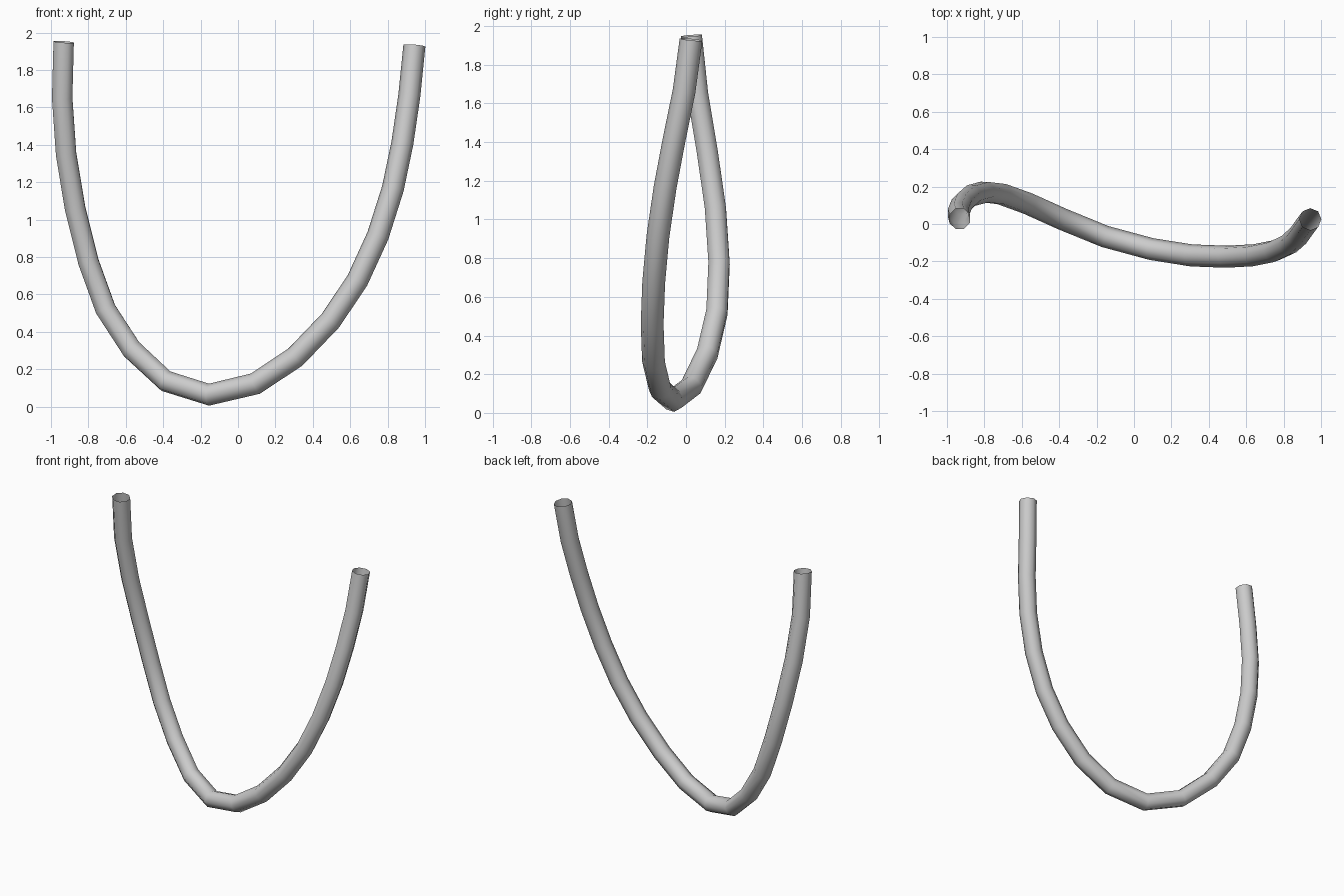
import bpy, bmesh, math
from mathutils import Vector

if "Cube" in bpy.data.objects:
    bpy.data.objects.remove(bpy.data.objects["Cube"])

RADIUS, SIDES = 0.059, 8

# Centreline of the hanging tube, left end to right end
path = [Vector(p) for p in [
    (-.932, .028, 1.95), (-.94, .06, 1.65), (-.919, .11, 1.35), (-.871, .152, 1.06),
    (-.80, .171, .775), (-.708, .16, .521), (-.569, .11, .307), (-.385, .027, .136),
    (-.155, -.067, .064), (.093, -.134, .123), (.307, -.168, .265), (.494, -.175, .46),
    (.638, -.167, .674), (.748, -.145, .914), (.828, -.108, 1.166), (.879, -.062, 1.41),
    (.916, -.01, 1.663), (.943, .026, 1.93)]]

# Tangent at every point; the ends follow the curve's bend
segs = [(b - a).normalized() for a, b in zip(path, path[1:])]
tangents = [segs[0] * 1.5 - segs[1] * .5]
tangents += [a + b for a, b in zip(segs, segs[1:])]
tangents += [segs[-1] * 1.5 - segs[-2] * .5]
tangents = [t.normalized() for t in tangents]

# Sweep an octagon along the path without twisting, ends left open
bm = bmesh.new()
rings = []
u = Vector((1, 0, 0))
for i, (p, t) in enumerate(zip(path, tangents)):
    if i:
        u = tangents[i - 1].rotation_difference(t) @ u
    u = (u - t * u.dot(t)).normalized()
    v = t.cross(u)
    ring = []
    for k in range(SIDES):
        a = 2 * math.pi * (k + .5) / SIDES
        ring.append(bm.verts.new(p + (u * math.cos(a) + v * math.sin(a)) * RADIUS))
    rings.append(ring)
for r, s in zip(rings, rings[1:]):
    for k in range(SIDES):
        n = (k + 1) % SIDES
        bm.faces.new((r[k], r[n], s[n], s[k])).smooth = True

mesh = bpy.data.meshes.new("curved_tube")
bm.to_mesh(mesh)
bm.free()
tube = bpy.data.objects.new("curved_tube", mesh)
bpy.context.collection.objects.link(tube)
